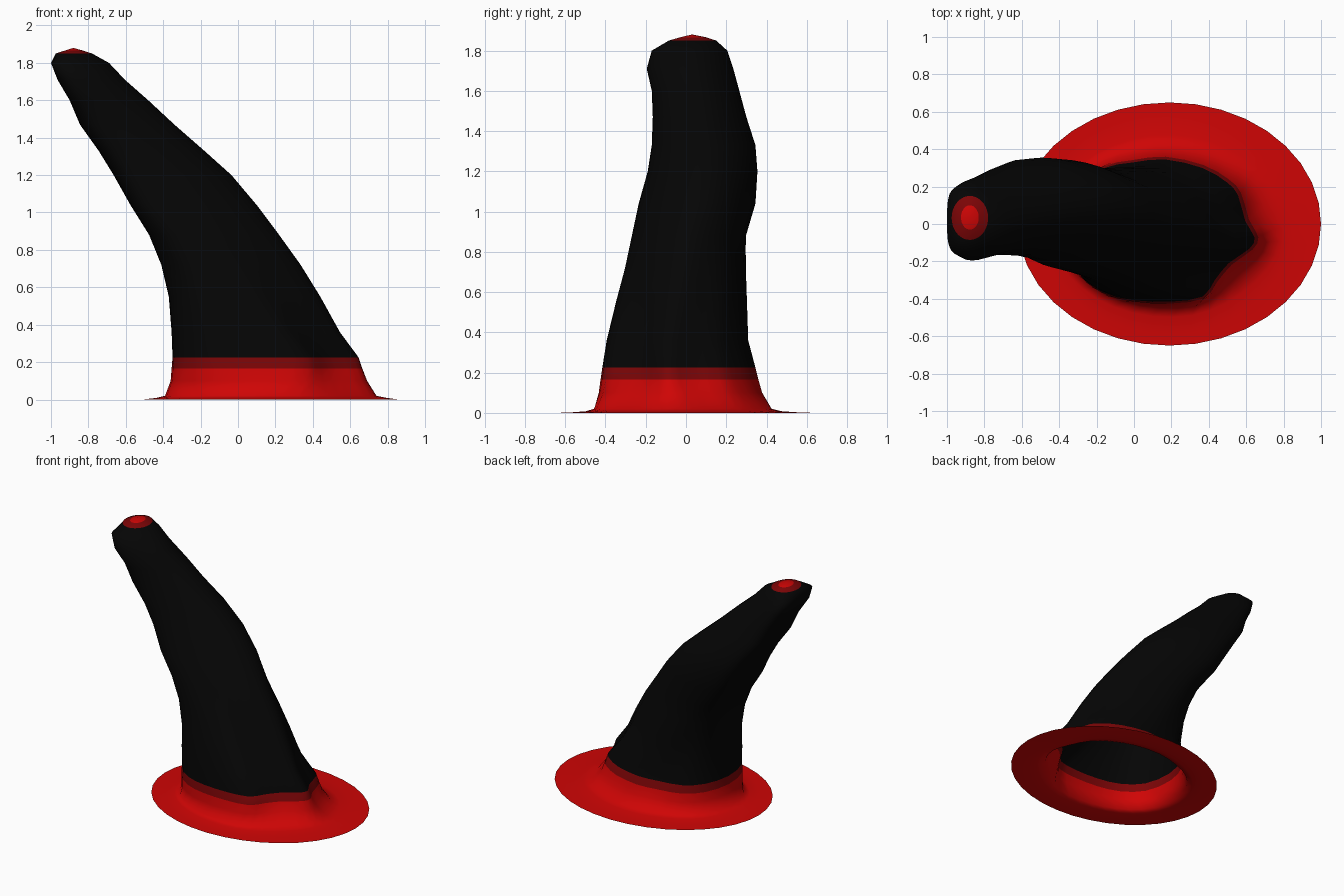
import bpy
import bmesh
from math import cos, sin, pi
from mathutils import Vector

cube = bpy.data.objects.get("Cube")
if cube:
    bpy.data.objects.remove(cube, do_unlink=True)


def make_material(name, colour):
    mat = bpy.data.materials.new(name)
    mat.use_nodes = True
    mat.diffuse_color = colour
    bsdf = mat.node_tree.nodes["Principled BSDF"]
    bsdf.inputs["Base Color"].default_value = colour
    bsdf.inputs["Roughness"].default_value = 0.8
    return mat


RED, DARK, BLACK = range(3)
materials = [make_material("red", (0.62, 0.0015, 0.0015, 1)),
             make_material("dark red", (0.2, 0.0015, 0.002, 1)),
             make_material("black", (0.0015, 0.0015, 0.0015, 1))]

# Lumpy outline of the foot, in a unit box, counter-clockwise from +x
FOOT = [(1, -.1), (.9, .13), (.82, .5), (.7, .68), (.44, .88), (.04, 1),
        (-.3, .96), (-.64, .87), (-.88, .58), (-1, .05), (-.92, -.54),
        (-.64, -.86), (-.3, -.98), (.1, -1), (.44, -.93), (.57, -.7),
        (.72, -.46), (.94, -.26)]

# Rings: height, x min, x max, y min, y max
BRIM = [(0, -.62, 1, -.65, .65), (.0015, -.5, .85, -.585, .575),
        (.008, -.44, .8, -.5, .48), (.02, -.39, .74, -.46, .43),
        (.1, -.36, .69, -.435, .38), (.165, -.355, .665, -.425, .36)]
HORN = [(.225, -.35, .645, -.415, .345), (.36, -.355, .545, -.395, .31),
        (.55, -.37, .44, -.35, .305), (.72, -.41, .335, -.305, .3),
        (.88, -.475, .22, -.27, .3), (1.04, -.575, .1, -.235, .345),
        (1.2, -.665, -.035, -.19, .355), (1.33, -.745, -.18, -.17, .345),
        (1.47, -.845, -.34, -.165, .3), (1.6, -.9, -.48, -.17, .265),
        (1.71, -.965, -.605, -.195, .235), (1.8, -1, -.69, -.17, .205)]
TIP = [(1.85, -.975, -.78, -.085, .15), (1.866, -.925, -.83, -.03, .1)]

# How far each brim ring takes on the foot outline
BRIM_LUMPS = [0, .05, .15, .35, .75, .95]


def refine(points):
    """Add a smooth midpoint between neighbouring outline points."""
    out, n = [], len(points)
    for i in range(n):
        a, b, c, d = (Vector(points[(i + k) % n]) for k in (-1, 0, 1, 2))
        out += [b, (b + c) * .5625 - (a + d) * .0625]
    return out


foot = refine(FOOT)
count = len(foot)


def egg(k):
    """Unit oval, narrower towards +x as k grows."""
    angles = [2 * pi * i / count for i in range(count)]
    return [Vector((cos(a) - k * sin(a) ** 2, sin(a))) for a in angles]


def add_ring(bm, ring, base, lumpiness):
    z, x0, x1, y0, y1 = ring
    return [bm.verts.new(((x0 + x1) / 2 + p.x * (x1 - x0) / 2,
                          (y0 + y1) / 2 + p.y * (y1 - y0) / 2, z))
            for p in (b.lerp(f, lumpiness) for b, f in zip(base, foot))]


# One continuous shell, open underneath: brim, band, horn and tip
bm = bmesh.new()
oval, horn_section = egg(0), egg(.45)
rings = [add_ring(bm, r, oval, lump) for r, lump in zip(BRIM, BRIM_LUMPS)]
rings += [add_ring(bm, r, horn_section, max(0, 1 - (r[0] - .225) / .8))
          for r in HORN]
rings += [add_ring(bm, r, oval, 0) for r in TIP]

band = len(BRIM) - 1
horn_end = len(BRIM) + len(HORN)
for level, (low, high) in enumerate(zip(rings, rings[1:])):
    if level < band:
        colour = RED
    elif level == band or level >= horn_end:
        colour = DARK
    else:
        colour = BLACK
    for i in range(count):
        j = (i + 1) % count
        face = bm.faces.new((low[i], low[j], high[j], high[i]))
        face.material_index = colour

# Red cap on the tip
apex = bm.verts.new((-.88, .03, 1.88))
for i in range(count):
    face = bm.faces.new((rings[-1][i], rings[-1][(i + 1) % count], apex))
    face.material_index = RED

for face in bm.faces:
    face.smooth = True
mesh = bpy.data.meshes.new("horn_with_brim")
bm.to_mesh(mesh)
bm.free()
for mat in materials:
    mesh.materials.append(mat)
horn = bpy.data.objects.new("horn_with_brim", mesh)
bpy.context.collection.objects.link(horn)
